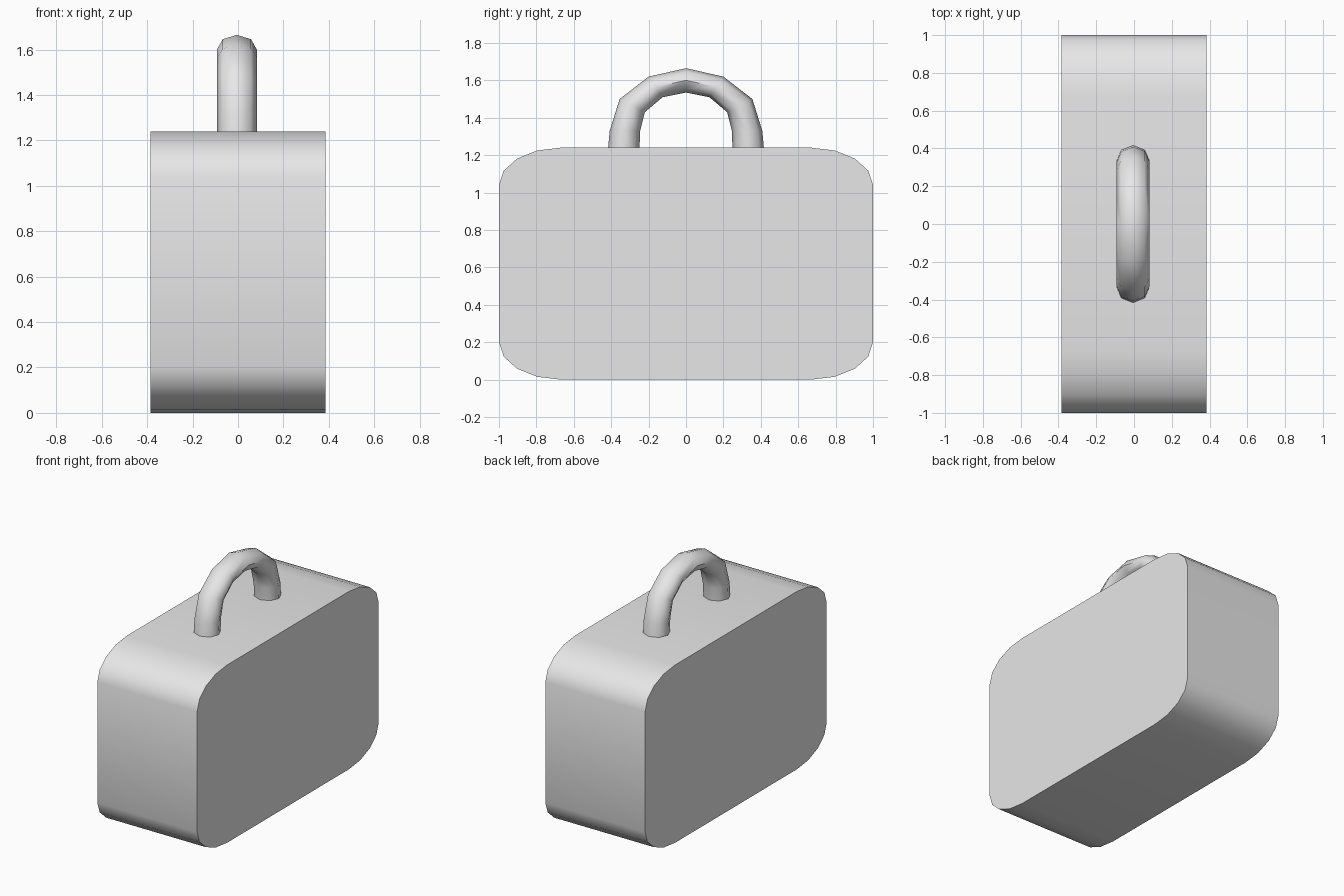
import bpy, bmesh, math
from mathutils import Vector

cube = bpy.data.objects.get("Cube")
if cube:
    bpy.data.objects.remove(cube)

grey = bpy.data.materials.new("plain_grey")
grey.use_nodes = True
grey.diffuse_color = (0.8, 0.8, 0.8, 1)
grey.node_tree.nodes["Principled BSDF"].inputs["Base Color"].default_value = (0.8, 0.8, 0.8, 1)


def finish(bm, name, angle):
    bmesh.ops.recalc_face_normals(bm, faces=bm.faces)
    mesh = bpy.data.meshes.new(name)
    bm.to_mesh(mesh)
    bm.free()
    mesh.materials.append(grey)
    obj = bpy.data.objects.new(name, mesh)
    bpy.context.collection.objects.link(obj)
    bpy.ops.object.select_all(action="DESELECT")
    obj.select_set(True)
    bpy.context.view_layer.objects.active = obj
    bpy.ops.object.shade_smooth_by_angle(angle=math.radians(angle))
    return obj


# Case body: rounded rectangle with elliptical corners, extruded across x
WIDTH, HEIGHT, STEPS = 0.77, 1.24, 4
RY, RZ = 0.33, 0.20
bm = bmesh.new()
outline = []
for corner, (sy, sz) in enumerate([(1, 1), (-1, 1), (-1, -1), (1, -1)]):
    for i in range(STEPS + 1):
        a = math.pi / 2 * (corner + i / STEPS)
        outline.append(bm.verts.new((-WIDTH / 2,
                                     sy * (1 - RY) + RY * math.cos(a),
                                     HEIGHT / 2 + sz * (HEIGHT / 2 - RZ) + RZ * math.sin(a))))
side = bm.faces.new(outline)
extruded = bmesh.ops.extrude_face_region(bm, geom=[side], use_keep_orig=True)
bmesh.ops.translate(bm, vec=(WIDTH, 0, 0),
                    verts=[v for v in extruded["geom"] if isinstance(v, bmesh.types.BMVert)])
finish(bm, "case_body", 40)

# Carry handle: eight-sided tube through (outer, inner) pairs of (y, z), mirrored front to back
half = [((0.42, 1.20), (0.25, 1.20)), ((0.408, 1.33), (0.245, 1.33)),
        ((0.355, 1.50), (0.22, 1.43)), ((0.20, 1.62), (0.125, 1.51))]
apex = ((0, 1.665), (0, 1.535))
mirrored = [tuple((-y, z) for y, z in pair) for pair in reversed(half)]
SIDES, HALF_X = 8, 0.088
bm = bmesh.new()
rings = []
for outer, inner in half + [apex] + mirrored:
    o, n = Vector((0, *outer)), Vector((0, *inner))
    lean = Vector((-0.005, 0, 0))
    ring = []
    for k in range(SIDES):
        a = math.tau * k / SIDES
        ring.append(bm.verts.new((o + n) / 2 + (o - n) / 2 * math.cos(a)
                                 + lean + Vector((HALF_X * math.sin(a), 0, 0))))
    rings.append(ring)
for r, s in zip(rings, rings[1:]):
    for k in range(SIDES):
        j = (k + 1) % SIDES
        bm.faces.new((r[k], r[j], s[j], s[k]))
bm.faces.new(rings[0])
bm.faces.new(rings[-1])
finish(bm, "carry_handle", 60)
